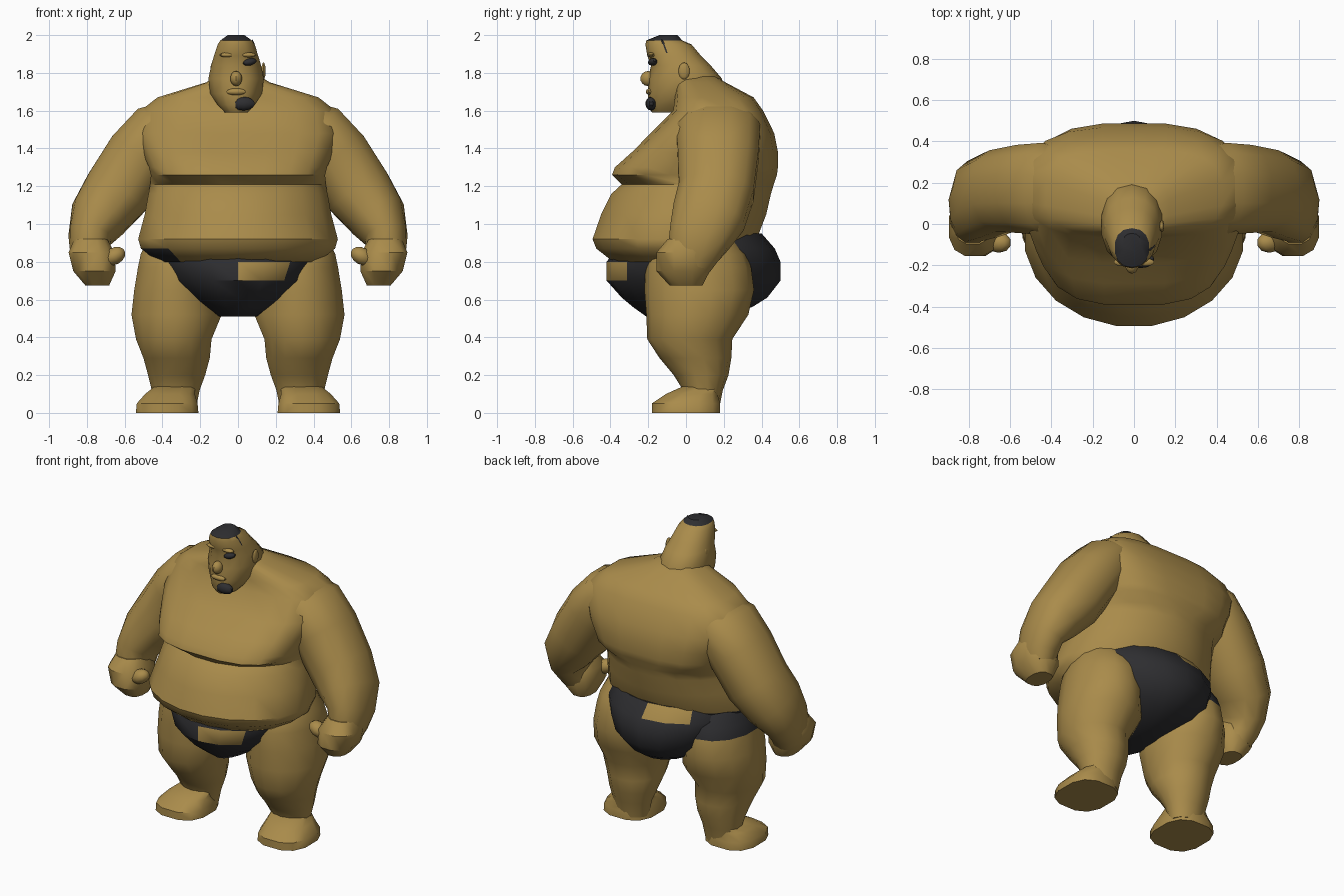
import bpy, bmesh, math
from mathutils import Vector, Matrix, Euler

cube = bpy.data.objects.get("Cube")
if cube:
    bpy.data.objects.remove(cube, do_unlink=True)


def make_material(name, colour):
    mat = bpy.data.materials.new(name)
    mat.use_nodes = True
    mat.diffuse_color = colour
    mat.node_tree.nodes["Principled BSDF"].inputs["Base Color"].default_value = colour
    return mat


SKIN = make_material("tan skin", (0.40, 0.26, 0.07, 1))
BLACK = make_material("black cloth", (0.027, 0.027, 0.03, 1))


def finish(name, bm, is_black=None):
    """Turn a bmesh into an object; is_black picks the dark faces by centre."""
    bmesh.ops.recalc_face_normals(bm, faces=bm.faces)
    for face in bm.faces:
        if is_black and is_black(face.calc_center_median()):
            face.material_index = 1
    mesh = bpy.data.meshes.new(name)
    bm.to_mesh(mesh)
    bm.free()
    mesh.materials.append(SKIN)
    mesh.materials.append(BLACK)
    mesh.shade_smooth()
    mesh.set_sharp_from_angle(angle=math.radians(38))
    obj = bpy.data.objects.new(name, mesh)
    bpy.context.collection.objects.link(obj)
    return obj


def loft(name, rings, sides=16, follow=False, side=1, is_black=None):
    """Skin a body through rings: (centre, half width, half depth, roundness)."""
    bm = bmesh.new()
    loops = []
    for i, (centre, wide, deep, power) in enumerate(rings):
        across, back = Vector((1, 0, 0)), Vector((0, 1, 0))
        if follow:
            before = Vector(rings[max(i - 1, 0)][0])
            after = Vector(rings[min(i + 1, len(rings) - 1)][0])
            along = (after - before).normalized()
            across = back.cross(along).normalized()
            back = along.cross(across)
        loop = []
        for k in range(sides):
            angle = math.tau * (k + 0.5) / sides
            c, s = math.cos(angle), math.sin(angle)
            u = math.copysign(abs(c) ** power, c) * wide
            v = math.copysign(abs(s) ** power, s) * deep
            point = Vector(centre) + across * u + back * v
            point.x *= side
            loop.append(bm.verts.new(point))
        loops.append(loop)
    for low, high in zip(loops, loops[1:]):
        for k in range(sides):
            n = (k + 1) % sides
            bm.faces.new((low[k], low[n], high[n], high[k]))
    bm.faces.new(loops[0])
    bm.faces.new(loops[-1])
    return finish(name, bm, is_black)


def profile(rows, x=0, power=1):
    """Rows of (z, front y, back y, half width) as level rings."""
    return [((x, (f + b) / 2, z), w, (b - f) / 2, power) for z, f, b, w in rows]


def limb(rows, power=1):
    return [(*row, power) for row in rows]


def ball(name, centre, size, turn=(0, 0, 0), black=False):
    bm = bmesh.new()
    bmesh.ops.create_uvsphere(bm, u_segments=10, v_segments=7, radius=1)
    frame = Matrix.LocRotScale(Vector(centre), Euler(turn), Vector(size))
    bmesh.ops.transform(bm, matrix=frame, verts=bm.verts)
    return finish(name, bm, lambda c: black)


# Torso: squarer chest and shoulders, then a rounder belly with a side band
chest = profile([
    (1.78, -0.04, 0.16, 0.12),
    (1.75, -0.05, 0.21, 0.17),
    (1.67, -0.06, 0.36, 0.43),
    (1.60, -0.07, 0.41, 0.52),
    (1.48, -0.19, 0.47, 0.54),
    (1.38, -0.29, 0.49, 0.51),
    (1.30, -0.38, 0.49, 0.475),
    (1.26, -0.395, 0.485, 0.465),
], power=0.66)
belly = profile([
    (1.21, -0.345, 0.47, 0.47),
    (1.16, -0.40, 0.455, 0.48),
    (1.05, -0.455, 0.43, 0.50),
    (0.92, -0.50, 0.38, 0.535),
    (0.87, -0.48, 0.35, 0.52),
    (0.80, -0.39, 0.30, 0.43),
])
loft("torso", chest + belly, sides=20,
     is_black=lambda c: c.x < -0.3 and c.y > -0.35
     and c.z < (0.91 if c.y > 0 else 0.86))

# Loincloth: pouch at the front, broad seat behind, bare skin folds


def cloth_is_black(c):
    front_fold = c.y < 0 and 0.05 < c.x < 0.25 and 0.7 < c.z < 0.8
    back_notch = c.y > 0.2 and -0.32 < c.x < -0.05 and c.z > 0.88
    return not (front_fold or back_notch)


loft("loincloth", profile([
    (0.95, -0.33, 0.40, 0.42),
    (0.87, -0.37, 0.47, 0.45),
    (0.80, -0.42, 0.50, 0.43),
    (0.70, -0.42, 0.50, 0.38),
    (0.61, -0.34, 0.43, 0.28),
    (0.56, -0.28, 0.35, 0.19),
    (0.51, -0.21, 0.20, 0.10),
]), sides=18, is_black=cloth_is_black)

# Head: narrow crown, heavy jaw, thick neck running into the back
loft("head", profile([
    (1.59, -0.18, 0.04, 0.06),
    (1.63, -0.205, 0.12, 0.10),
    (1.69, -0.20, 0.20, 0.14),
    (1.77, -0.20, 0.19, 0.15),
    (1.84, -0.185, 0.13, 0.135),
    (1.89, -0.205, 0.08, 0.12),
    (1.95, -0.215, 0.03, 0.10),
    (1.972, -0.21, -0.02, 0.085),
    (2.00, -0.14, -0.045, 0.045),
], x=-0.01, power=0.9), sides=14, is_black=lambda c: c.z > 1.975)
ball("nose", (-0.01, -0.20, 1.77), (0.033, 0.042, 0.04))
ball("mouth", (-0.01, -0.192, 1.70), (0.055, 0.02, 0.018))
ball("goatee", (0.03, -0.185, 1.637), (0.062, 0.03, 0.036), black=True)
ball("left_eye", (0.062, -0.176, 1.858), (0.038, 0.024, 0.019), (0, -0.2, 0.3), True)
ball("hair_streak", (0.094, -0.1, 1.90), (0.01, 0.01, 0.085), (0.34, -0.25, 0), True)

for side, label in ((1, "left"), (-1, "right")):
    # Ear and brow
    ball(label + "_ear", (side * 0.135, -0.01, 1.81), (0.012, 0.03, 0.045))
    ball(label + "_brow", (side * 0.055, -0.185, 1.895), (0.045, 0.02, 0.013))

    # Arm: thick shoulder, bent elbow, tapering wrist
    loft(label + "_arm", limb([
        ((0.30, 0.17, 1.58), 0.10, 0.19),
        ((0.41, 0.17, 1.49), 0.175, 0.23),
        ((0.52, 0.17, 1.36), 0.185, 0.22),
        ((0.64, 0.16, 1.17), 0.185, 0.205),
        ((0.735, 0.12, 1.04), 0.16, 0.20),
        ((0.785, 0.07, 0.93), 0.115, 0.17),
        ((0.785, 0.035, 0.84), 0.105, 0.14),
        ((0.77, 0.02, 0.77), 0.09, 0.11),
    ], 0.88), sides=12, follow=True, side=side)

    # Fist: rounded block with a thumb
    loft(label + "_fist", limb([
        ((0.78, 0.0, 0.92), 0.09, 0.10),
        ((0.775, -0.015, 0.85), 0.125, 0.145),
        ((0.76, -0.015, 0.75), 0.115, 0.145),
        ((0.745, 0.0, 0.675), 0.065, 0.09),
    ], 0.8), sides=12, side=side)
    ball(label + "_thumb", (side * 0.655, -0.09, 0.83), (0.065, 0.05, 0.045),
         (0, side * 0.5, 0))

    # Leg: massive thigh, bulging knee, slim ankle; cloth wraps one hip
    loft(label + "_leg", limb([
        ((0.30, 0.06, 0.92), 0.18, 0.20),
        ((0.315, 0.06, 0.84), 0.205, 0.26),
        ((0.32, 0.065, 0.77), 0.215, 0.28),
        ((0.33, 0.07, 0.65), 0.225, 0.29),
        ((0.325, 0.06, 0.52), 0.245, 0.27),
        ((0.34, 0.02, 0.39), 0.205, 0.225),
        ((0.325, 0.05, 0.29), 0.18, 0.19),
        ((0.325, 0.08, 0.20), 0.155, 0.145),
        ((0.33, 0.09, 0.12), 0.13, 0.105),
        ((0.33, 0.09, 0.02), 0.11, 0.085),
    ]), sides=14, side=side,
        is_black=lambda c: c.x < 0 and c.y > 0.03 and c.z > 0.78)

    # Foot: flat sole, sloping instep
    loft(label + "_foot", limb([
        ((0.375, 0.0, 0.0), 0.17, 0.185),
        ((0.375, 0.0, 0.05), 0.165, 0.185),
        ((0.36, 0.03, 0.10), 0.135, 0.14),
        ((0.335, 0.08, 0.14), 0.11, 0.10),
    ], 0.75), sides=12, side=side)
